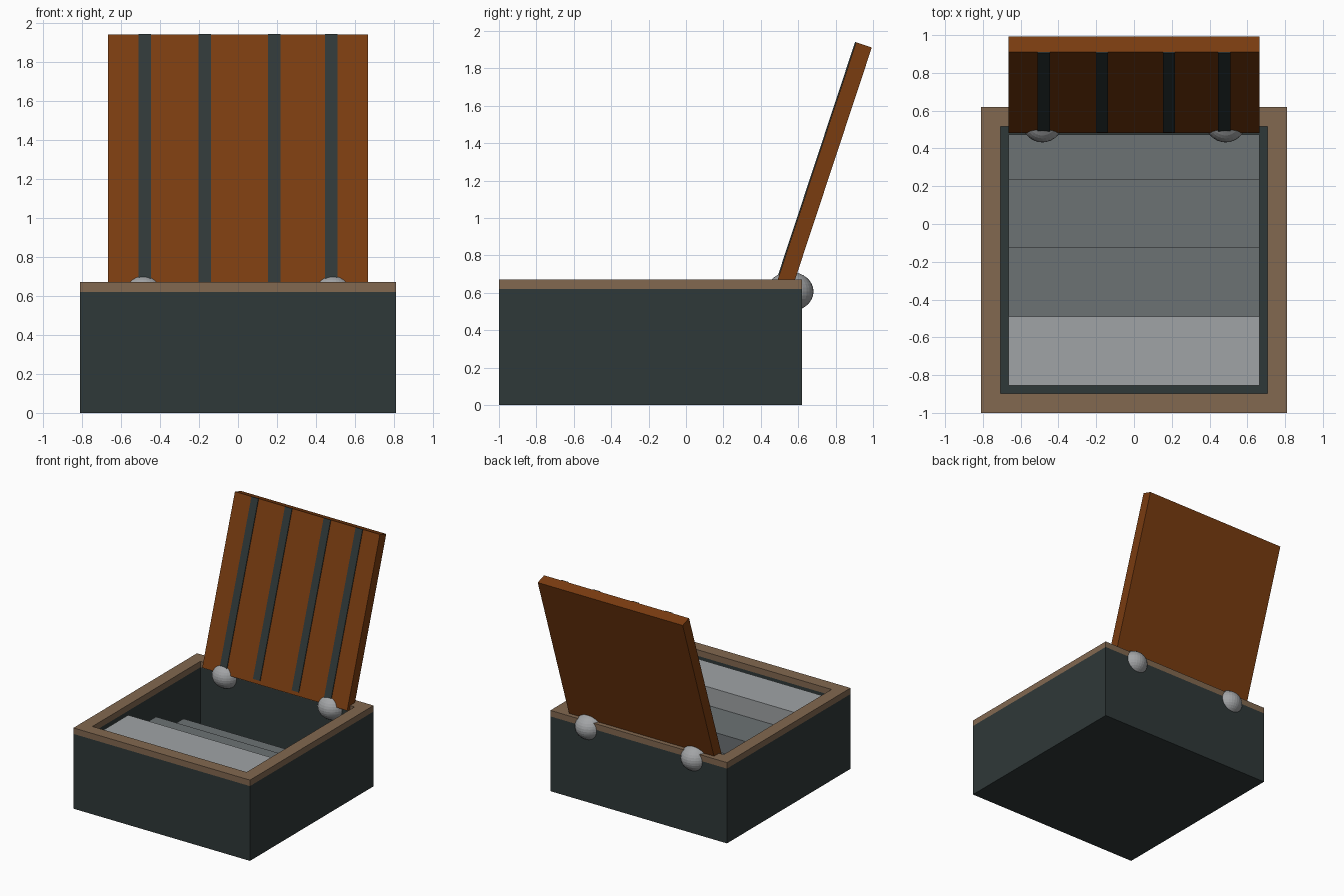
import bpy, bmesh, math
from mathutils import Matrix, Vector

default = bpy.data.objects.get("Cube")
if default:
    bpy.data.objects.remove(default, do_unlink=True)


def srgb(r, g, b):
    lin = lambda c: c / 12.92 if c <= 0.04045 else ((c + 0.055) / 1.055) ** 2.4
    return (lin(r / 255), lin(g / 255), lin(b / 255), 1)


def material(name, colour):
    m = bpy.data.materials.new(name)
    m.use_nodes = True
    m.diffuse_color = colour
    m.node_tree.nodes["Principled BSDF"].inputs["Base Color"].default_value = colour
    return m


slate = material("dark slate", srgb(47, 56, 56))
tan = material("tan wood", srgb(130, 104, 80))
brown = material("brown wood", srgb(122, 60, 16))
pale = material("pale stone", srgb(160, 164, 166))
stone = material("grey stone", srgb(108, 114, 116))
metal = material("hinge metal", srgb(162, 164, 166))


def box_mesh(lo, hi):
    bm = bmesh.new()
    lo, hi = Vector(lo), Vector(hi)
    place = Matrix.Translation((lo + hi) / 2) @ Matrix.Diagonal((hi - lo).to_4d())
    bmesh.ops.create_cube(bm, size=1, matrix=place)
    bm.normal_update()
    return bm


def finish(name, bm, mat):
    mesh = bpy.data.meshes.new(name)
    bmesh.ops.recalc_face_normals(bm, faces=bm.faces)
    bm.to_mesh(mesh)
    bm.free()
    mesh.materials.append(mat)
    ob = bpy.data.objects.new(name, mesh)
    bpy.context.scene.collection.objects.link(ob)
    return ob


def box(name, lo, hi, mat):
    return finish(name, box_mesh(lo, hi), mat)


half, front, back = 0.81, -1.0, 0.62
wall, floor, lip, top = 0.145, 0.16, 0.62, 0.67

# Open case: inset the top and sink it to the floor
bm = box_mesh((-half, front, 0), (half, back, lip))
face = [f for f in bm.faces if f.normal.z > 0.9]
bmesh.ops.inset_region(bm, faces=face, thickness=wall)
sunk = bmesh.ops.extrude_discrete_faces(bm, faces=face)["faces"]
bmesh.ops.translate(bm, verts=sunk[0].verts, vec=(0, 0, floor - 0.02 - lip))
finish("case", bm, slate)

# Wooden rim: a slab with a rectangular opening
bm = box_mesh((-half, front, lip), (half, back, top))
caps = [f for f in bm.faces if abs(f.normal.z) > 0.9]
bmesh.ops.inset_individual(bm, faces=caps, thickness=wall)
loops = [e for f in caps for e in f.edges]
bmesh.ops.delete(bm, geom=caps, context='FACES_ONLY')
bmesh.ops.bridge_loops(bm, edges=loops)
finish("rim", bm, tan)

# Stairs descending from the front to the back
inner = half - wall
edges = [front + wall, -0.49, -0.125, 0.235, back - wall]
rise = (lip - floor) / 3
for i in range(4):
    box(f"step_{i + 1}", (-inner, edges[i], floor - 0.02),
        (inner, edges[i + 1], lip - i * rise), pale if i == 0 else stone)

# Open lid leaning back, with thin strips on its inner side
tilt = Matrix.Translation((0, 0.49, top)) @ Matrix.Rotation(math.radians(-18.3), 4, 'X')
length = 1.337
lid = box("lid", (-inner, 0, -0.03), (inner, 0.088, length), brown)
lid.matrix_world = tilt
for i, x in enumerate((-0.478, -0.17, 0.185, 0.478)):
    strip = box(f"lid_strip_{i + 1}", (x - 0.032, -0.006, 0), (x + 0.032, 0.001, length), slate)
    strip.matrix_world = tilt

# Round hinges
for side, x in (("right", -0.485), ("left", 0.485)):
    bm = bmesh.new()
    bmesh.ops.create_uvsphere(bm, u_segments=32, v_segments=16, radius=1,
                              matrix=Matrix.Translation((x, 0.557, 0.607))
                              @ Matrix.Diagonal((0.115, 0.125, 0.105, 1)))
    finish(f"{side}_hinge", bm, metal)
